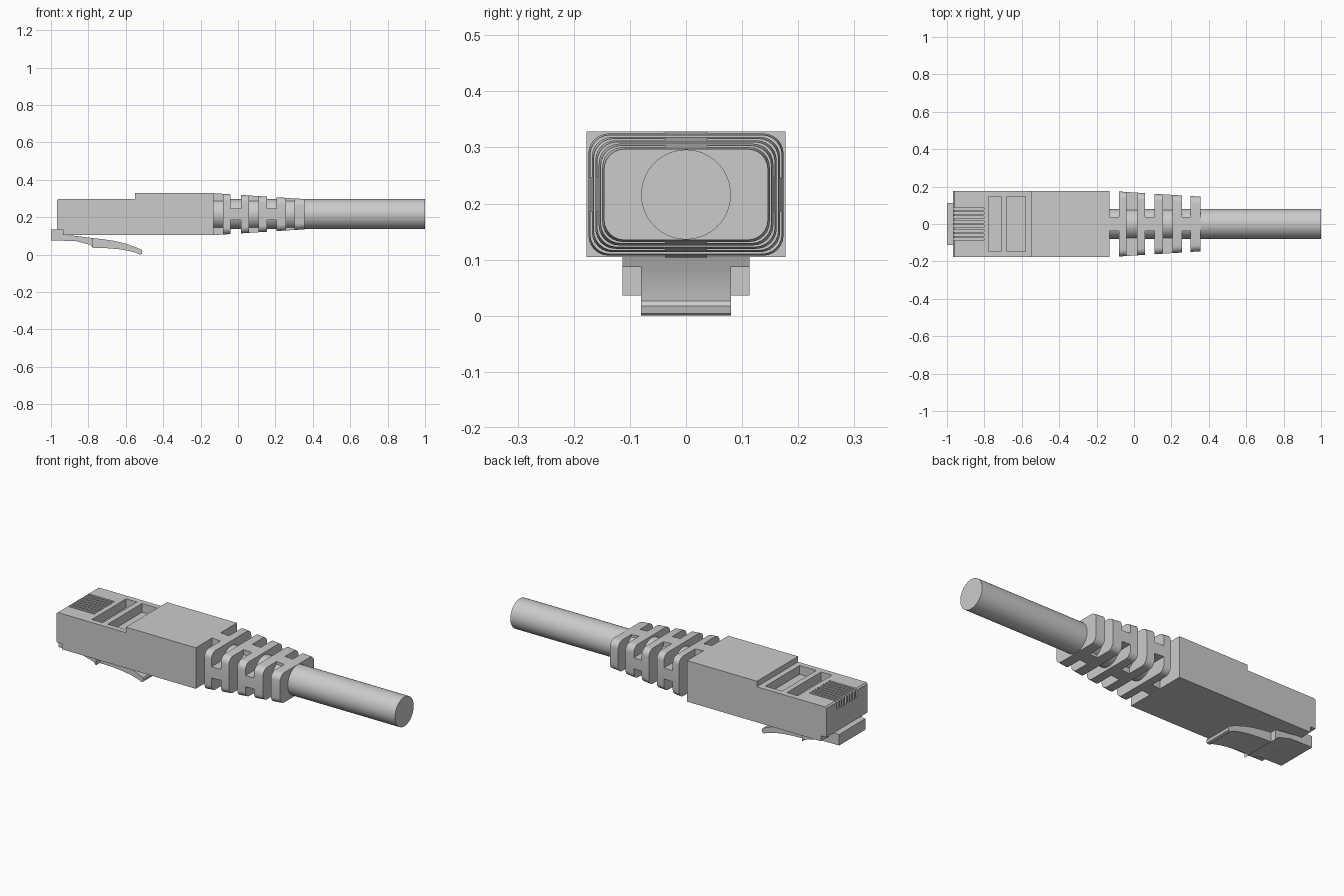
import bpy, bmesh, math
from mathutils import Vector

if "Cube" in bpy.data.objects:
    bpy.data.objects.remove(bpy.data.objects["Cube"])

ZC = 0.216  # height of the cable axis


def finish(bm, name, smooth=None):
    bmesh.ops.recalc_face_normals(bm, faces=bm.faces)
    me = bpy.data.meshes.new(name)
    bm.to_mesh(me)
    bm.free()
    ob = bpy.data.objects.new(name, me)
    bpy.context.collection.objects.link(ob)
    if smooth:
        bpy.ops.object.select_all(action='DESELECT')
        ob.select_set(True)
        bpy.context.view_layer.objects.active = ob
        bpy.ops.object.shade_smooth_by_angle(angle=math.radians(smooth))
    return ob


def loft(bm, a, b):
    """Closed solid between two matching outlines."""
    va = [bm.verts.new(p) for p in a]
    vb = [bm.verts.new(p) for p in b]
    bm.faces.new(va)
    bm.faces.new(vb[::-1])
    n = len(va)
    for i in range(n):
        bm.faces.new((va[i], vb[i], vb[(i + 1) % n], va[(i + 1) % n]))


def side_profile(bm, pts, w):
    """Extrude an x-z outline across y from -w to w."""
    loft(bm, [(x, -w, z) for x, z in pts], [(x, w, z) for x, z in pts])


def plan_profile(bm, pts, z0, z1):
    """Extrude an x-y outline up z."""
    loft(bm, [(x, y, z0) for x, y in pts], [(x, y, z1) for x, y in pts])


# plug body with stepped top and notched nose
bm = bmesh.new()
side_profile(bm, [(-0.967, 0.135), (-0.935, 0.135), (-0.935, 0.105), (-0.13, 0.105),
                  (-0.13, 0.328), (-0.55, 0.328), (-0.55, 0.298), (-0.96, 0.298),
                  (-0.967, 0.291)], 0.177)
body = finish(bm, "plug_body")

# contact slots and top pockets
bm = bmesh.new()
r = 0.0065
for i in range(8):
    y = (i - 3.5) * 0.0235
    arc = [(-0.807 + r * math.cos(t), y + r * math.sin(t))
           for t in [math.pi * (k / 6 - 0.5) for k in range(7)]]
    plan_profile(bm, [(-1.05, y - r)] + arc + [(-1.05, y + r)], 0.25, 0.36)
for x0, x1 in ((-0.775, -0.71), (-0.68, -0.58)):
    plan_profile(bm, [(x0, -0.147), (x1, -0.147), (x1, 0.147), (x0, 0.147)], 0.25, 0.36)
cutter = finish(bm, "slot_cutter")
cutter.hide_render = True
mod = body.modifiers.new("slots", 'BOOLEAN')
mod.operation = 'DIFFERENCE'
mod.solver = 'EXACT'
mod.object = cutter
bpy.context.view_layer.objects.active = body
bpy.ops.object.modifier_apply(modifier=mod.name)
bpy.data.objects.remove(cutter)

# latch: wide root and narrow curved lever
bm = bmesh.new()
side_profile(bm, [(-1, 0.075), (-0.87, 0.073), (-0.79, 0.052), (-0.775, 0.036), (-0.775, 0.088),
                  (-0.87, 0.1), (-0.935, 0.106), (-0.935, 0.135), (-1, 0.135)], 0.113)
finish(bm, "latch_root")
bm = bmesh.new()
side_profile(bm, [(-0.775, 0.036), (-0.70, 0.034), (-0.64, 0.029), (-0.59, 0.021), (-0.55, 0.011),
                  (-0.525, 0.0), (-0.514, 0.004), (-0.511, 0.017), (-0.516, 0.026), (-0.55, 0.041),
                  (-0.60, 0.058), (-0.66, 0.073), (-0.72, 0.082), (-0.775, 0.088)], 0.08)
finish(bm, "latch_lever", 30)


# tapered strain relief
def half(x):
    t = (x + 0.13) / 0.485
    return 0.177 - 0.031 * t, 0.112 - 0.031 * t


def rounded(x, rad=0.036, seg=6):
    hy, hz = half(x)
    pts = []
    for q, (sy, sz) in enumerate(((1, 1), (-1, 1), (-1, -1), (1, -1))):
        for k in range(seg + 1):
            a = math.pi / 2 * (q + k / seg)
            pts.append((x, sy * (hy - rad) + rad * math.cos(a),
                        ZC + sz * (hz - rad) + rad * math.sin(a)))
    return pts


def rect(x, hy, hz):
    return [(x, sy * hy, ZC + sz * hz) for sy, sz in ((1, 1), (-1, 1), (-1, -1), (1, -1))]


rings = [(-0.08, -0.04), (0.015, 0.06), (0.11, 0.155), (0.205, 0.257), (0.303, 0.355)]
bm = bmesh.new()
for x0, x1 in rings:
    loft(bm, rounded(x0), rounded(x1))
finish(bm, "strain_relief_rings", 30)

# bridges alternate: top/bottom, then sides
bm = bmesh.new()
starts = [-0.13] + [b for a, b in rings[:-1]]
for i, (x0, (x1, _)) in enumerate(zip(starts, rings)):
    if i % 2 == 0:
        loft(bm, rect(x0, 0.037, half(x0)[1]), rect(x1, 0.037, half(x1)[1]))
    else:
        loft(bm, rect(x0, half(x0)[0], 0.03), rect(x1, half(x1)[0], 0.03))
finish(bm, "strain_relief_bridges")

# cable
bm = bmesh.new()
ring = [(0.08 * math.cos(2 * math.pi * k / 64), ZC + 0.08 * math.sin(2 * math.pi * k / 64))
        for k in range(64)]
loft(bm, [(-0.135, y, z) for y, z in ring], [(1.0, y, z) for y, z in ring])
finish(bm, "cable", 30)
